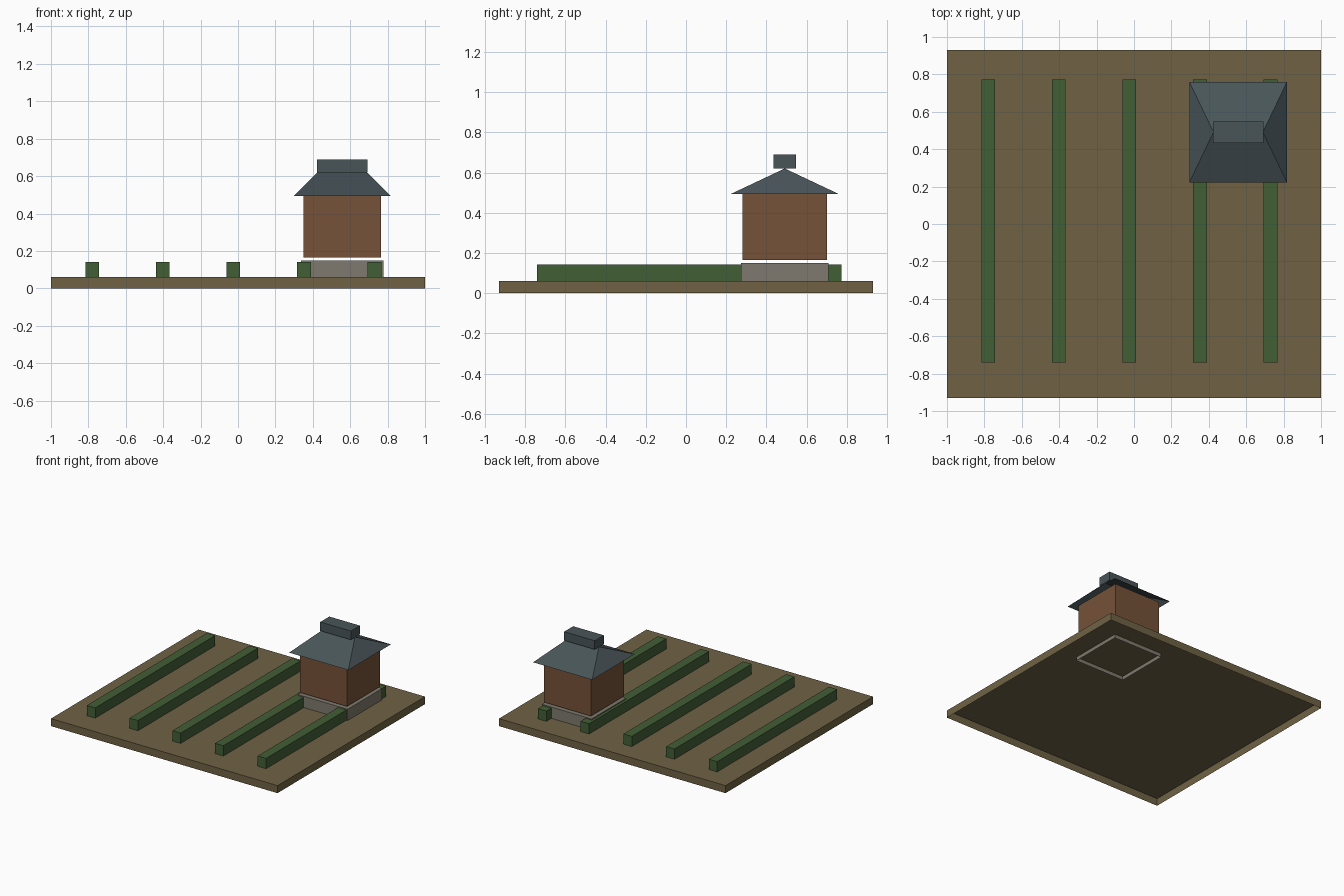
import bpy, bmesh

if "Cube" in bpy.data.objects:
    bpy.data.objects.remove(bpy.data.objects["Cube"])


def material(name, rgb):
    # sRGB 0-255 to linear
    def lin(v):
        v /= 255
        return v / 12.92 if v <= 0.04045 else ((v + 0.055) / 1.055) ** 2.4
    m = bpy.data.materials.new(name)
    m.diffuse_color = [lin(v) for v in rgb] + [1]
    m.use_nodes = True
    m.node_tree.nodes["Principled BSDF"].inputs["Base Color"].default_value = m.diffuse_color
    return m


SOIL = material("brown_soil", (112, 98, 68))
HEDGE = material("hedge_green", (66, 94, 54))
STONE = material("grey_stone", (128, 122, 110))
BRICK = material("brown_brick", (118, 82, 56))
SLATE = material("blue_grey_slate", (73, 85, 89))


def shell(name, bottom, top, z0, z1, mat):
    """Open-bottomed shell between two rectangles (x0, x1, y0, y1)."""
    bm = bmesh.new()

    def ring(r, z):
        x0, x1, y0, y1 = r
        return [bm.verts.new((x, y, z)) for x, y in
                ((x0, y0), (x1, y0), (x1, y1), (x0, y1))]
    a, b = ring(bottom, z0), ring(top, z1)
    for i in range(4):
        j = (i + 1) % 4
        bm.faces.new((a[i], a[j], b[j], b[i]))
    bm.faces.new(b)
    # a flat top rectangle collapses into a ridge line
    bmesh.ops.remove_doubles(bm, verts=bm.verts, dist=0.0005)
    me = bpy.data.meshes.new(name)
    bm.to_mesh(me)
    bm.free()
    me.materials.append(mat)
    ob = bpy.data.objects.new(name, me)
    bpy.context.collection.objects.link(ob)
    return ob


def box(name, r, z0, z1, mat):
    return shell(name, r, r, z0, z1, mat)


CX, CY = 0.557, 0.491  # house centre


def around(hx, hy):
    return (CX - hx, CX + hx, CY - hy, CY + hy)


# Field slab, hollow underneath
box("field", (-1, 1, -0.93, 0.93), 0, 0.06, SOIL)

# Five hedge rows
for i in range(5):
    x = -0.779 + i * 0.377
    box(f"hedge_row_{i + 1}", (x - 0.037, x + 0.037, -0.74, 0.772), 0.06, 0.142, HEDGE)

# House: foundation sunk into the field, walls just above it
box("foundation", around(0.22, 0.218), 0.03, 0.15, STONE)
box("walls", around(0.208, 0.209), 0.166, 0.493, BRICK)

# Hipped roof rising to a ridge, with a ridge cap
shell("roof", around(0.261, 0.269), around(0.132, 0), 0.493, 0.62, SLATE)
box("ridge_cap", around(0.135, 0.057), 0.62, 0.69, SLATE)
